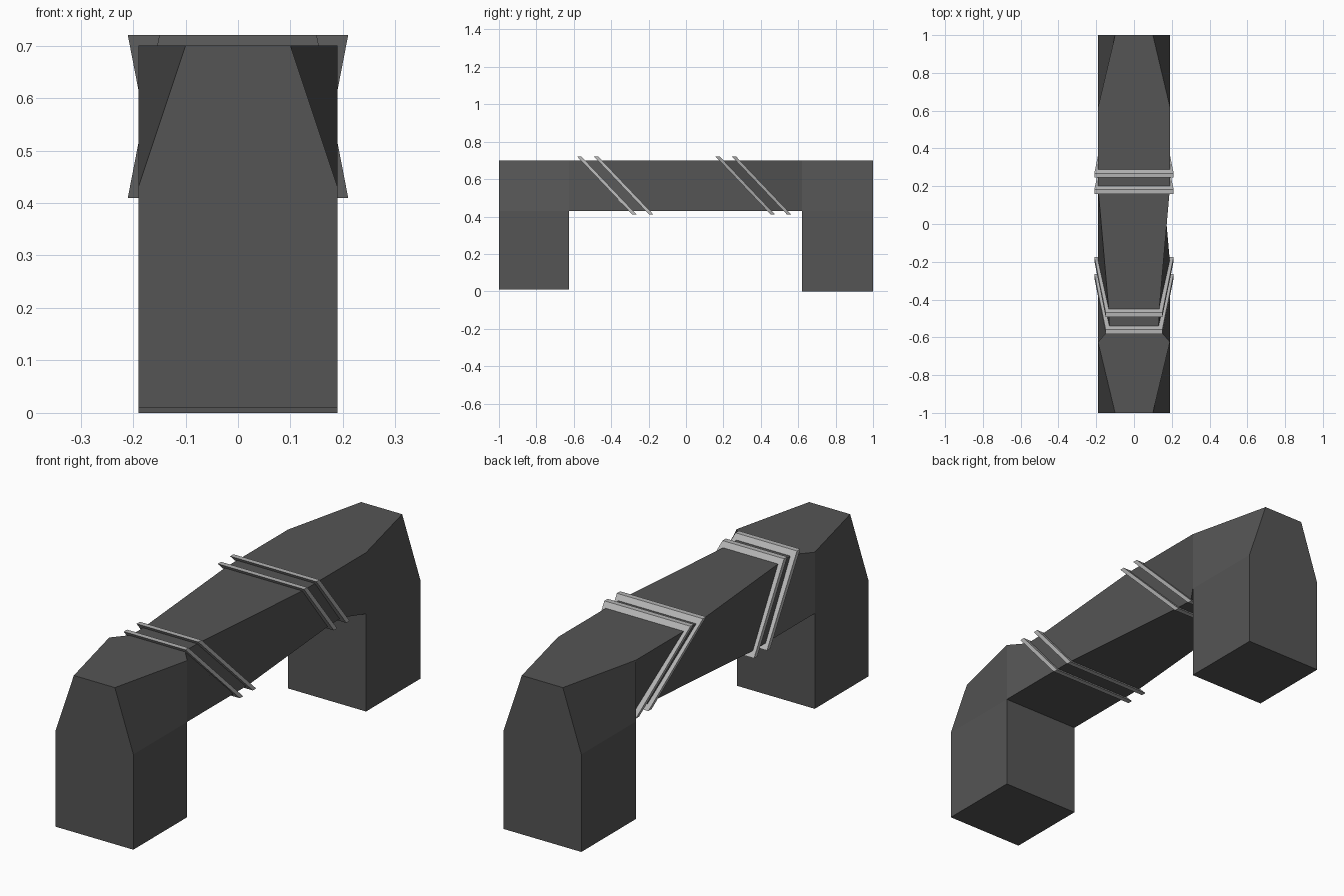
import bpy, bmesh

if "Cube" in bpy.data.objects:
    bpy.data.objects.remove(bpy.data.objects["Cube"])

TOP, UNDER = 0.70, 0.43


def material(name, value):
    m = bpy.data.materials.new(name)
    m.diffuse_color = (value, value, value, 1)
    m.use_nodes = True
    m.node_tree.nodes["Principled BSDF"].inputs["Base Color"].default_value = m.diffuse_color
    return m


def add_object(name, bm, mat):
    mesh = bpy.data.meshes.new(name)
    bm.to_mesh(mesh)
    bm.free()
    mesh.materials.append(mat)
    ob = bpy.data.objects.new(name, mesh)
    bpy.context.collection.objects.link(ob)
    return ob


def build_handle(mat):
    # Cross-sections: top y, top half width, bottom y, bottom half width
    sections = [
        (-1.0, 0.10, -1.0, 0.19), (-0.625, 0.19, -0.625, 0.19),
        (-0.555, 0.13, -0.295, 0.19), (-0.46, 0.133, -0.20, 0.19),
        (0.19, 0.19, 0.445, 0.133), (0.28, 0.19, 0.535, 0.13),
        (0.62, 0.19, 0.62, 0.19), (1.0, 0.10, 1.0, 0.19),
    ]
    bm = bmesh.new()
    rings = [[bm.verts.new(p) for p in
              ((tw, ty, TOP), (bw, by, UNDER), (-bw, by, UNDER), (-tw, ty, TOP))]
             for ty, tw, by, bw in sections]
    undersides = []
    for a, b in zip(rings, rings[1:]):
        for k in range(4):
            n = (k + 1) % 4
            f = bm.faces.new((a[k], a[n], b[n], b[k]))
            if k == 1:
                undersides.append(f)
    bm.faces.new(rings[0][::-1])
    bm.faces.new(rings[-1])
    # Legs pulled down from the end blocks
    for face, foot_z in ((undersides[0], 0.01), (undersides[-1], 0.0)):
        out = bmesh.ops.extrude_face_region(bm, geom=[face])
        for v in out["geom"]:
            if isinstance(v, bmesh.types.BMVert):
                v.co.z = foot_z
        if face.is_valid:
            bm.faces.remove(face)
    bm.normal_update()
    return add_object("handle_body", bm, mat)


def build_band(name, top_y, bottom_y, top_w, bottom_w, mat):
    # Slanted closed strap around the beam
    z1, z0, t, d = 0.72, 0.41, 0.025, 0.0115
    slope = (bottom_y - top_y) / (z1 - z0)
    outer = [(top_w, z1), (bottom_w, z0), (-bottom_w, z0), (-top_w, z1)]
    inner = [(top_w - t, z1 - t), (bottom_w - t, z0 + t),
             (t - bottom_w, z0 + t), (t - top_w, z1 - t)]
    bm = bmesh.new()
    loops = [[bm.verts.new((x, top_y + (z1 - z) * slope + s * d, z)) for x, z in pts]
             for pts, s in ((outer, -1), (outer, 1), (inner, 1), (inner, -1))]
    for i in range(4):
        a, b = loops[i], loops[(i + 1) % 4]
        for k in range(4):
            n = (k + 1) % 4
            bm.faces.new((a[k], a[n], b[n], b[k]))
    bmesh.ops.recalc_face_normals(bm, faces=bm.faces)
    add_object(name, bm, mat)


dark = material("dark_grey", 0.09)
light = material("light_grey", 0.45)

build_handle(dark)
for i, y in enumerate((-0.57, -0.48)):
    build_band(f"front_band_{i + 1}", y, y + 0.295, 0.15, 0.21, light)
for i, y in enumerate((0.17, 0.257)):
    build_band(f"rear_band_{i + 1}", y, y + 0.295, 0.21, 0.15, light)
